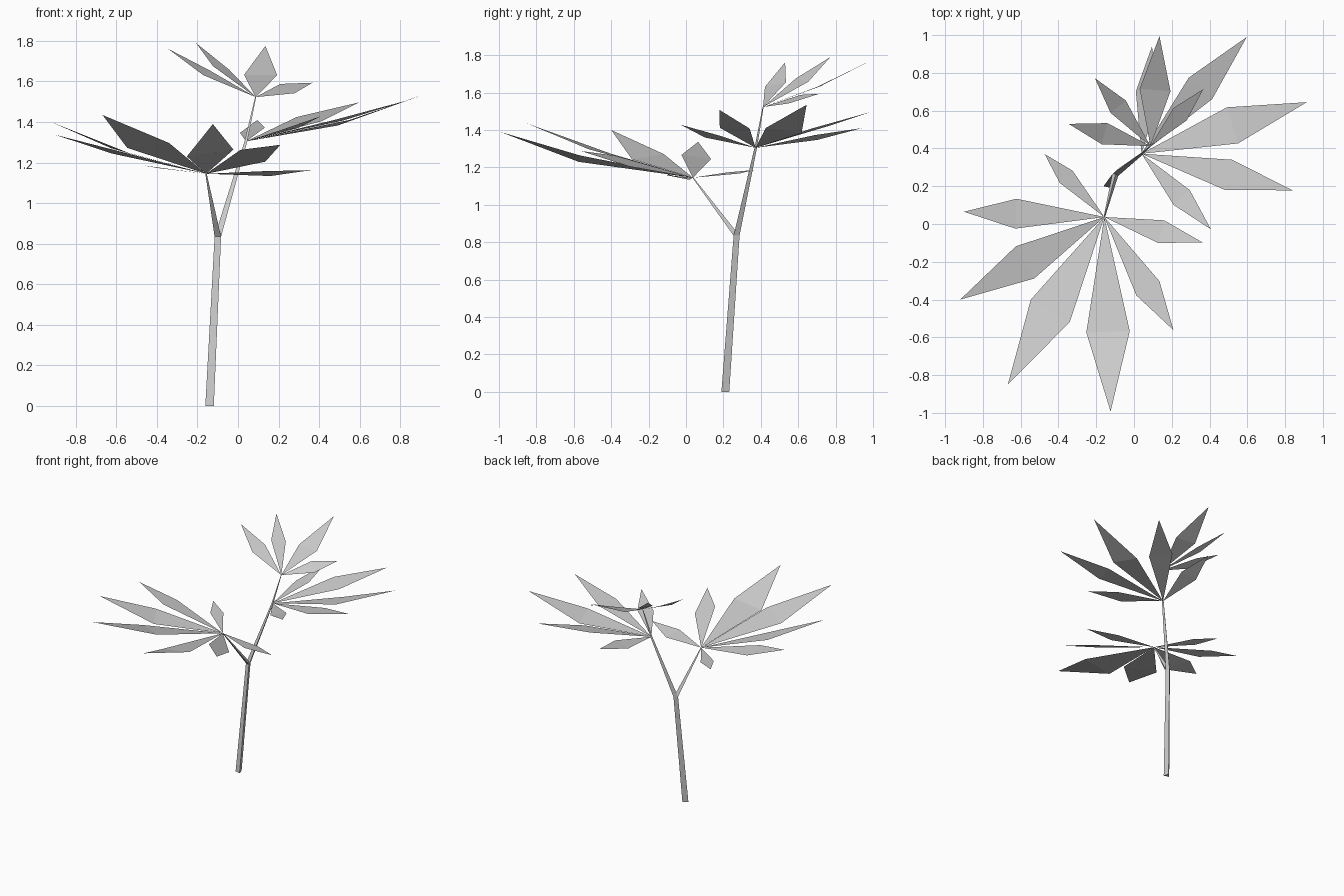
import bpy
from math import cos, sin, radians
from mathutils import Vector

cube = bpy.data.objects.get("Cube")
if cube:
    bpy.data.objects.remove(cube, do_unlink=True)


def make_material(name, colour):
    material = bpy.data.materials.new(name)
    material.use_nodes = True
    material.diffuse_color = colour
    shader = material.node_tree.nodes["Principled BSDF"]
    shader.inputs["Base Color"].default_value = colour
    return material


grey = make_material("plain grey", (0.6, 0.6, 0.6, 1))


def make_object(name, points, faces):
    mesh = bpy.data.meshes.new(name)
    mesh.from_pydata(points, [], faces)
    mesh.materials.append(grey)
    obj = bpy.data.objects.new(name, mesh)
    bpy.context.collection.objects.link(obj)
    return obj


def make_stem(name, path, radii):
    """Three-sided tapered tube through the path, capped at both ends."""
    points = []
    for centre, radius in zip(path, radii):
        for angle in (75, 195, 315):
            a = radians(angle)
            points.append(Vector(centre) + radius * Vector((cos(a), sin(a), 0)))
    faces = [(2, 1, 0)]
    for ring in range(0, len(points) - 3, 3):
        for side in range(3):
            after = (side + 1) % 3
            faces.append((ring + side, ring + after,
                          ring + after + 3, ring + side + 3))
    last = len(points) - 3
    faces.append((last, last + 1, last + 2))
    return make_object(name, points, faces)


def make_leaf(name, base, tip, along, half_width, mid_height, tilt):
    """Flat pointed blade, creased across its widest line."""
    base, tip = Vector(base), Vector(tip)
    middle = base.lerp(tip, along)
    middle.z = mid_height
    axis = tip - base
    side = Vector((-axis.y, axis.x, 0)).normalized() * half_width
    side.z = tilt
    points = [base, middle - side, middle + side, tip]
    return make_object(name, points, [(0, 1, 2), (1, 3, 2)])


# Joints of the stem and the points the leaves fan out from
root = (-0.137, 0.207, 0)
fork = (-0.097, 0.268, 0.835)
low_node = (-0.157, 0.037, 1.145)
middle_node = (0.04, 0.372, 1.305)
top_node = (0.087, 0.412, 1.523)

make_stem("trunk", [root, fork], [0.025, 0.019])
make_stem("low_branch", [fork, low_node], [0.019, 0.004])
make_stem("high_branch", [fork, middle_node, top_node], [0.019, 0.008, 0.003])

# Each leaf: tip, position of widest line, half width, its height, its tilt
fans = {
    "low_leaf": (low_node, [
        ((-0.473, 0.37, 1.187), 0.64, 0.047, 1.17, 0.003),
        ((-0.9, 0.065, 1.337), 0.63, 0.079, 1.256, 0.011),
        ((-0.92, -0.4, 1.4), 0.55, 0.098, 1.257, -0.014),
        ((-0.668, -0.85, 1.435), 0.56, 0.119, 1.285, 0.012),
        ((-0.124, -0.993, 1.39), 0.59, 0.115, 1.247, 0.017),
        ((0.209, -0.562, 1.288), 0.63, 0.072, 1.234, -0.029),
        ((0.362, -0.097, 1.163), 0.58, 0.062, 1.146, -0.012),
    ]),
    "middle_leaf": (middle_node, [
        ((0.095, 0.94, 1.41), 0.57, 0.062, 1.36, -0.013),
        ((0.597, 0.99, 1.497), 0.56, 0.084, 1.415, 0.01),
        ((0.915, 0.645, 1.535), 0.55, 0.1, 1.397, -0.014),
        ((0.84, 0.178, 1.508), 0.575, 0.082, 1.41, -0.002),
        ((0.407, -0.028, 1.428), 0.58, 0.058, 1.365, 0.005),
    ]),
    "top_leaf": (top_node, [
        ((0.135, 0.995, 1.775), 0.51, 0.082, 1.632, 0.001),
        ((-0.207, 0.772, 1.79), 0.58, 0.052, 1.667, 0.009),
        ((-0.346, 0.53, 1.762), 0.56, 0.058, 1.643, -0.012),
        ((0.367, 0.714, 1.594), 0.56, 0.048, 1.565, 0.023),
    ]),
}
for name, (node, leaves) in fans.items():
    for number, leaf in enumerate(leaves, 1):
        make_leaf(f"{name}_{number}", node, *leaf)
